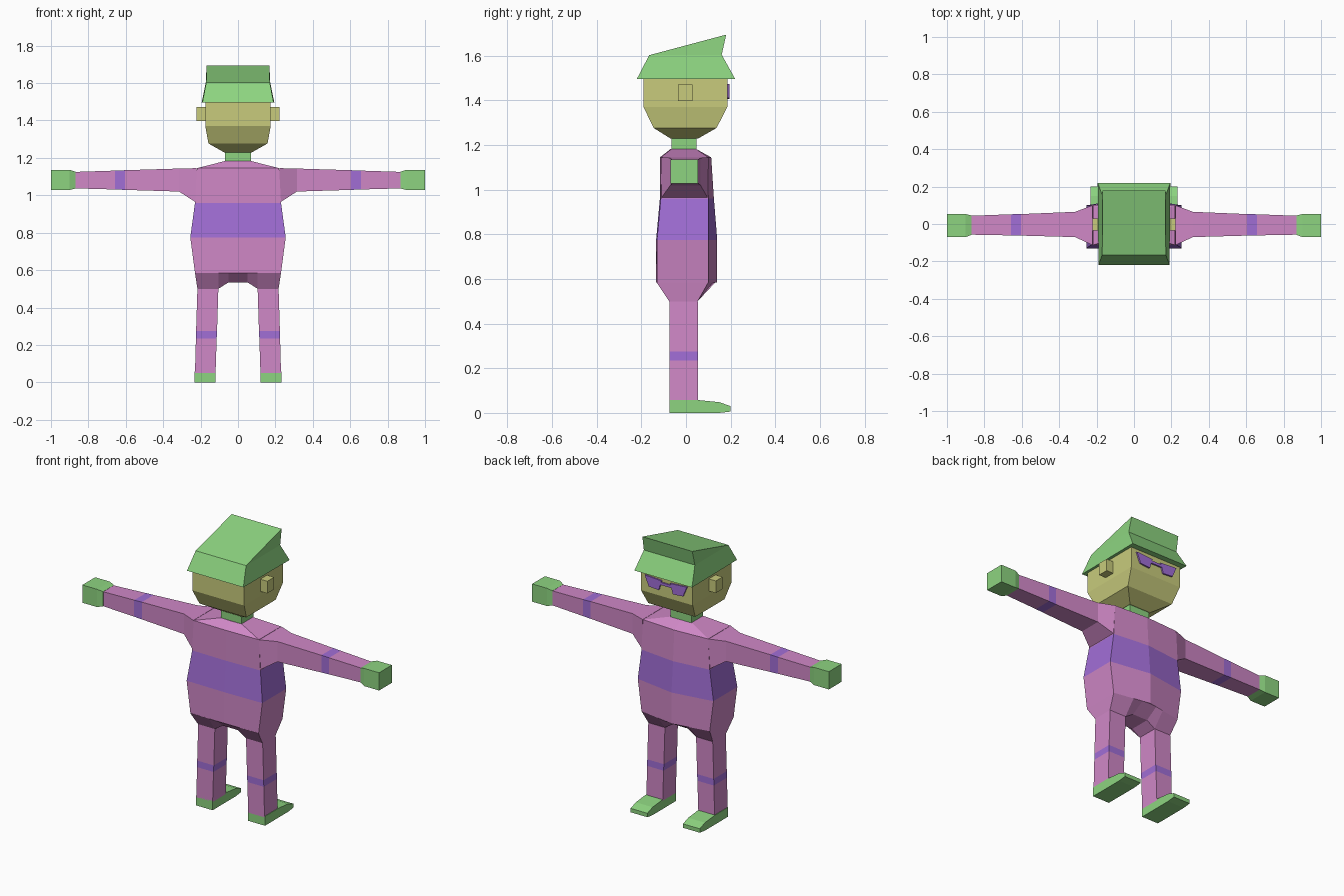
import bpy, bmesh

if "Cube" in bpy.data.objects:
    bpy.data.objects.remove(bpy.data.objects["Cube"])


def material(name, rgb):
    lin = [((c / 255 + 0.055) / 1.055) ** 2.4 for c in rgb]
    m = bpy.data.materials.new(name)
    m.diffuse_color = (*lin, 1)
    m.use_nodes = True
    m.node_tree.nodes["Principled BSDF"].inputs["Base Color"].default_value = m.diffuse_color
    return m


PINK = material("pink cloth", (208, 136, 199))
PURPLE = material("purple stripe", (161, 110, 214))
GREEN = material("green", (141, 212, 128))
SKIN = material("yellow skin", (200, 203, 124))


def loft(name, rings, mats):
    """Join rings of points with quads, one material per segment, and cap both ends."""
    me = bpy.data.meshes.new(name)
    slots = list(dict.fromkeys(mats))
    for m in slots:
        me.materials.append(m)
    bm = bmesh.new()
    vr = [[bm.verts.new(p) for p in r] for r in rings]
    n = len(rings[0])
    for k in range(len(rings) - 1):
        for i in range(n):
            j = (i + 1) % n
            f = bm.faces.new((vr[k][i], vr[k][j], vr[k + 1][j], vr[k + 1][i]))
            f.material_index = slots.index(mats[k])
    for r, m in ((vr[0], mats[0]), (vr[-1], mats[-1])):
        for i in range((n - 1) // 2):
            idx = dict.fromkeys((i, i + 1, n - 2 - i, n - 1 - i))
            f = bm.faces.new([r[q] for q in idx])
            f.material_index = slots.index(m)
    bmesh.ops.recalc_face_normals(bm, faces=bm.faces[:])
    bm.to_mesh(me)
    bm.free()
    ob = bpy.data.objects.new(name, me)
    bpy.context.collection.objects.link(ob)
    return ob


def rect_z(z, x0, x1, y0, y1):
    return [(x0, y0, z), (x1, y0, z), (x1, y1, z), (x0, y1, z)]


def rect_x(x, y0, y1, z0, z1):
    return [(x, y0, z0), (x, y1, z0), (x, y1, z1), (x, y0, z1)]


def torso_ring(z, w, back, side, ridge):
    # cross-section with a ridge down the middle of the chest
    return [(-w, back, z), (0, back - 0.004, z), (w, back, z),
            (w, side, z), (0, ridge, z), (-w, side, z)]


# Torso with a wide purple band
loft("torso", [
    torso_ring(0.585, 0.23, -0.13, 0.1, 0.14),
    torso_ring(0.775, 0.255, -0.13, 0.1, 0.14),
    torso_ring(0.96, 0.23, -0.113, 0.1, 0.125),
    torso_ring(1.145, 0.22, -0.113, 0.1, 0.113),
    torso_ring(1.183, 0.07, -0.065, 0.045, 0.045),
], [PINK, PURPLE, PINK, PINK])

# Hips: torso bottom narrowing to two leg tops with a raised crotch
low = [(-0.217, 0.5), (-0.105, 0.5), (-0.05, 0.535), (0.05, 0.535), (0.105, 0.5), (0.217, 0.5)]
up = [-0.23, -0.105, -0.05, 0.05, 0.105, 0.23]
loft("hips", [
    [(x, -0.075, z) for x, z in low] + [(x, 0.052, z) for x, z in low[::-1]],
    [(x, -0.132, 0.585) for x in up] + [(x, 0.14 - 0.04 * abs(x) / 0.23, 0.585) for x in up[::-1]],
], [PINK])

# Neck and head
loft("neck", [rect_z(1.175, -0.07, 0.07, -0.065, 0.047),
              rect_z(1.24, -0.07, 0.07, -0.065, 0.047)], [GREEN])
loft("head", [rect_z(1.23, -0.075, 0.075, -0.07, 0.055),
              rect_z(1.277, -0.158, 0.158, -0.145, 0.137),
              rect_z(1.37, -0.175, 0.175, -0.19, 0.185),
              rect_z(1.5, -0.175, 0.175, -0.19, 0.185)], [SKIN] * 3)

# Wedge cap: side profile of (y, z, half width)
cap = [(0.22, 1.497, 0.194), (0.16, 1.605, 0.172), (0.18, 1.695, 0.168),
       (-0.165, 1.603, 0.17), (-0.22, 1.497, 0.19)]
loft("cap", [[(s * w, y, z) for y, z, w in cap] for s in (-1, 1)], [GREEN])

# Glasses plates
lens = [(0.03, 1.468), (0.142, 1.475), (0.115, 1.412), (0.048, 1.407)]
loft("glasses_bridge", [[(x, y, z) for x, z in
                         ((-0.04, 1.442), (0.04, 1.442), (0.04, 1.458), (-0.04, 1.458))]
                        for y in (0.186, 0.195)], [PURPLE])

foot = [(-0.073, 0.057), (0.06, 0.057), (0.15, 0.048), (0.2, 0.03),
        (0.2, 0.006), (0.15, 0), (0.06, 0), (-0.073, 0)]

# Mirrored parts
for s, side in ((1, "right"), (-1, "left")):
    loft(side + "_lens", [[(s * x, y, z) for x, z in lens] for y in (0.186, 0.195)], [PURPLE])
    loft(side + "_ear", [rect_x(s * x, -0.035, 0.03, 1.398, 1.472) for x in (0.17, 0.222)], [SKIN])

    # arm: flared shoulder, thin stripe, wrist
    loft(side + "_arm", [
        rect_x(s * 0.222, -0.113, 0.1, 0.96, 1.145),
        rect_x(s * 0.315, -0.07, 0.065, 1.02, 1.143),
        rect_x(s * 0.605, -0.062, 0.053, 1.029, 1.134),
        rect_x(s * 0.657, -0.061, 0.052, 1.031, 1.132),
        rect_x(s * 0.872, -0.057, 0.044, 1.037, 1.125),
    ], [PINK, PINK, PURPLE, PINK])
    loft(side + "_hand", [
        rect_x(s * 0.868, -0.058, 0.045, 1.037, 1.126),
        rect_x(s * 0.9, -0.07, 0.053, 1.028, 1.136),
        rect_x(s * 1.0, -0.07, 0.053, 1.028, 1.136),
    ], [GREEN, GREEN])

    # leg with stripe, and foot pointing to +y
    loft(side + "_leg", [rect_z(z, s * a, s * b, -0.073, 0.053) for z, a, b in
                         ((0.05, 0.12, 0.23), (0.235, 0.114, 0.225),
                          (0.275, 0.112, 0.224), (0.5, 0.105, 0.217))],
         [PINK, PURPLE, PINK])
    loft(side + "_foot", [[(s * x, y, z) for y, z in foot] for x in (0.12, 0.233)], [GREEN])
